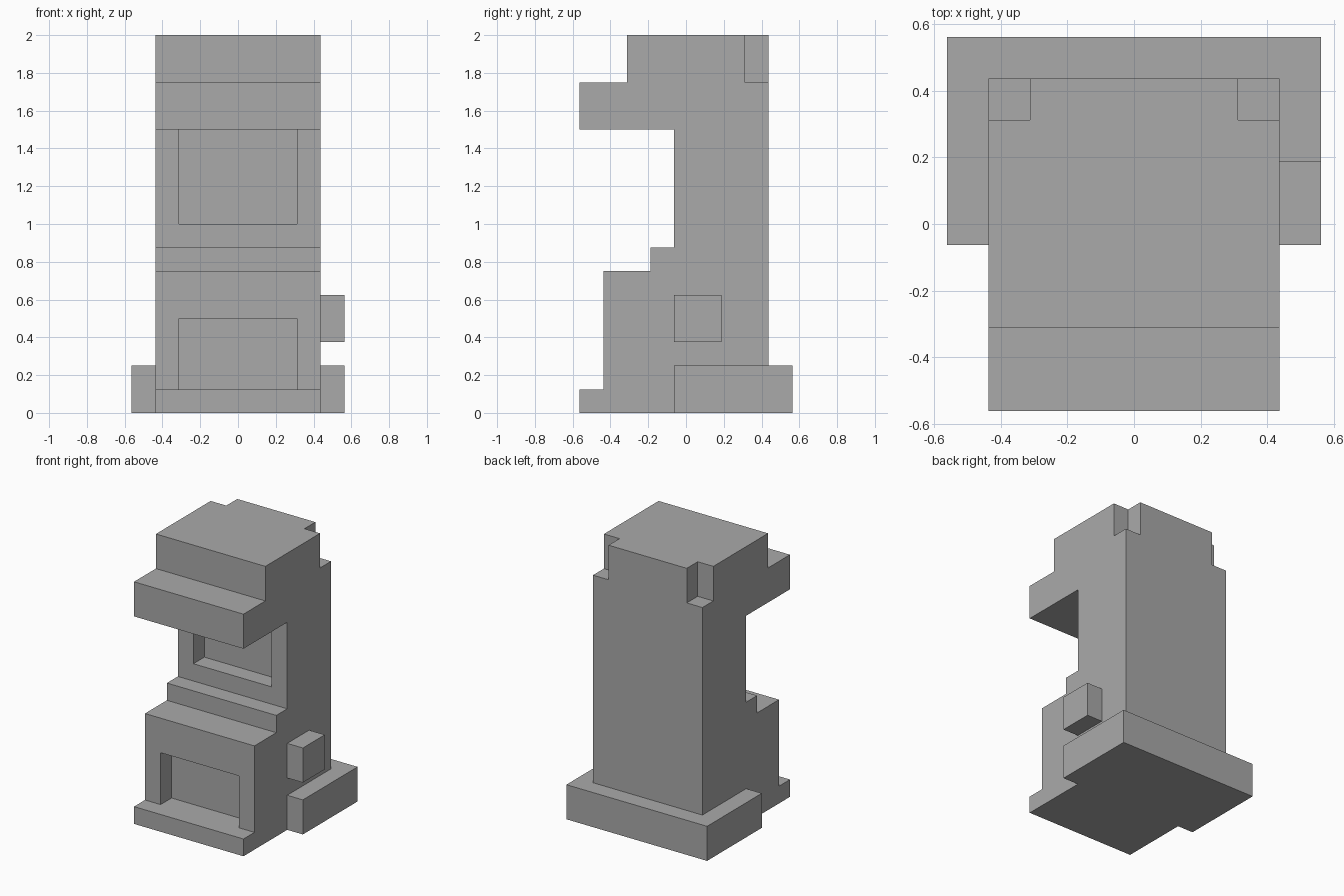
import bpy
import bmesh

U = 1 / 16  # building unit

cube = bpy.data.objects.get("Cube")
if cube:
    bpy.data.objects.remove(cube, do_unlink=True)

grey = bpy.data.materials.new("plain grey")
grey.use_nodes = True
colour = (0.4, 0.4, 0.4, 1)
grey.diffuse_color = colour
grey.node_tree.nodes["Principled BSDF"].inputs["Base Color"].default_value = colour


def prism(name, outline, x0, x1):
    """Extrude a (y, z) outline from x0 to x1, all in building units."""
    bm = bmesh.new()
    face = bm.faces.new([bm.verts.new((x0 * U, y * U, z * U)) for y, z in outline])
    side = bmesh.ops.extrude_face_region(bm, geom=[face])
    moved = [v for v in side["geom"] if isinstance(v, bmesh.types.BMVert)]
    bmesh.ops.translate(bm, verts=moved, vec=((x1 - x0) * U, 0, 0))
    bmesh.ops.recalc_face_normals(bm, faces=bm.faces)
    mesh = bpy.data.meshes.new(name)
    bm.to_mesh(mesh)
    bm.free()
    mesh.materials.append(grey)
    obj = bpy.data.objects.new(name, mesh)
    bpy.context.collection.objects.link(obj)
    return obj


def box(name, x, y, z):
    return prism(name, [(y[0], z[0]), (y[1], z[0]), (y[1], z[1]), (y[0], z[1])], *x)


def cut(target, name, x, y, z):
    cutter = box(name, x, y, z)
    cutter.hide_render = True
    cutter.hide_viewport = True
    cutter.display_type = 'WIRE'
    mod = target.modifiers.new(name, 'BOOLEAN')
    mod.operation = 'DIFFERENCE'
    mod.solver = 'EXACT'
    mod.object = cutter


# Cabinet: stepped side profile with foot, control ledge and canopy
cabinet = prism("cabinet", [
    (7, 4), (-1, 4), (-1, 0), (-9, 0), (-9, 2), (-7, 2), (-7, 12),
    (-3, 12), (-3, 14), (-1, 14), (-1, 24), (-9, 24), (-9, 28),
    (-5, 28), (-5, 32), (7, 32)], -7, 7)

# Lower and upper front recesses
cut(cabinet, "lower_recess_cutter", (-5, 5), (-8, -5), (2, 8))
cut(cabinet, "screen_recess_cutter", (-5, 5), (-2, 1), (16, 24))

# Notches in the two top rear corners
cut(cabinet, "left_notch_cutter", (5, 8), (5, 8), (28, 33))
cut(cabinet, "right_notch_cutter", (-8, -5), (5, 8), (28, 33))

# Wide rear base and side box
box("rear_base", (-9, 9), (-1, 9), (0, 4))
box("side_box", (7, 9), (-1, 3), (6, 10))
